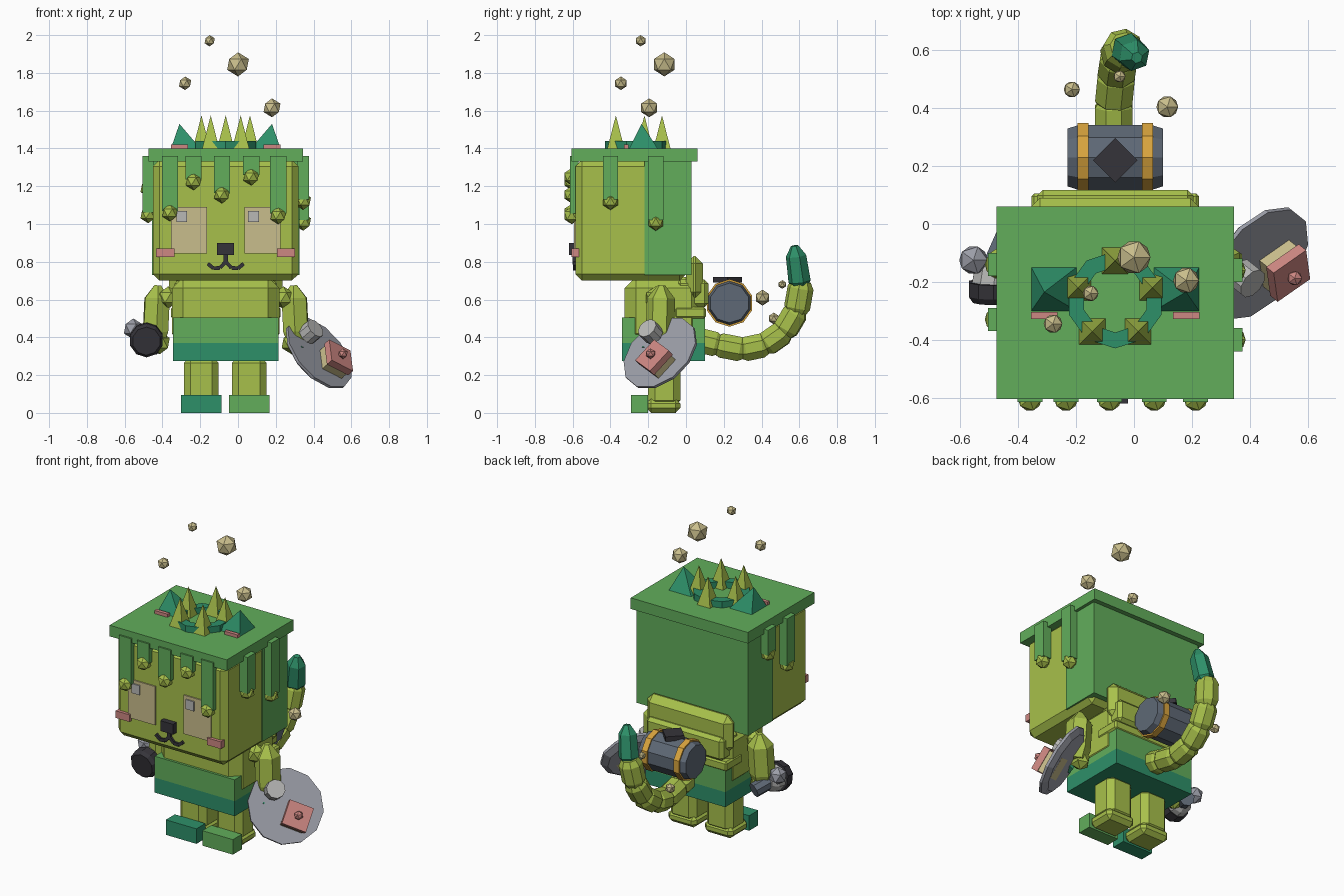
import bpy, bmesh, math
from mathutils import Vector, Matrix

if "Cube" in bpy.data.objects:
    bpy.data.objects.remove(bpy.data.objects["Cube"])

def material(name, r, g, b):
    m = bpy.data.materials.new(name)
    m.diffuse_color = (r, g, b, 1)
    m.use_nodes = True
    m.node_tree.nodes["Principled BSDF"].inputs["Base Color"].default_value = m.diffuse_color
    return m

GREEN = material("leaf green", .122, .423, .105)
LIME = material("lime", .39, .53, .07)
TEAL = material("teal", .027, .279, .141)
TAN = material("tan", .584, .514, .262)
PINK = material("pink", .61, .242, .223)
LIGHT = material("light grey", .48, .48, .47)
SILVER = material("silver", .33, .34, .39)
SLATE = material("slate", .114, .141, .181)
GOLD = material("gold", .70, .376, .048)
DARK = material("charcoal", .036, .034, .042)
CX = -.065  # the figure's own mirror line

def finish(name, mat, bm):
    bmesh.ops.recalc_face_normals(bm, faces=bm.faces)
    me = bpy.data.meshes.new(name)
    bm.to_mesh(me)
    bm.free()
    me.materials.append(mat)
    ob = bpy.data.objects.new(name, me)
    bpy.context.collection.objects.link(ob)
    return ob

def box(name, mat, x0, x1, y0, y1, z0, z1, bevel=0):
    bm = bmesh.new()
    size = Matrix.Diagonal((x1 - x0, y1 - y0, z1 - z0, 1))
    mid = Matrix.Translation(((x0 + x1) / 2, (y0 + y1) / 2, (z0 + z1) / 2))
    bmesh.ops.create_cube(bm, size=1, matrix=mid @ size)
    if bevel:
        bmesh.ops.bevel(bm, geom=bm.edges[:], offset=bevel, segments=1, affect='EDGES')
    return finish(name, mat, bm)

def ball(name, mat, x, y, z, r):
    bm = bmesh.new()
    bmesh.ops.create_icosphere(bm, subdivisions=1, radius=r, matrix=Matrix.Translation((x, y, z)))
    return finish(name, mat, bm)

def loft(name, mat, p, q, profile, sides=8, turn=None):
    """Rings of (position 0..1, radius) along the line p to q."""
    p, q = Vector(p), Vector(q)
    rot = (q - p).to_track_quat('Z', 'Y')
    turn = math.pi / sides if turn is None else turn
    bm = bmesh.new()
    rings = []
    for t, r in profile:
        rings.append([bm.verts.new(p.lerp(q, t) + rot @ Vector((
            r * math.cos(turn + math.tau * i / sides), r * math.sin(turn + math.tau * i / sides), 0)))
            for i in range(sides)])
    for a, b in zip(rings, rings[1:]):
        for i in range(sides):
            j = (i + 1) % sides
            bm.faces.new((a[i], a[j], b[j], b[i]))
    bm.faces.new(rings[0][::-1])
    bm.faces.new(rings[-1])
    bmesh.ops.remove_doubles(bm, verts=bm.verts[:], dist=.0005)
    return finish(name, mat, bm)

def pyramid(name, mat, x, y, z, hx, hy, tip):
    bm = bmesh.new()
    base = [bm.verts.new((x + sx * hx, y + sy * hy, z)) for sx, sy in ((-1, -1), (1, -1), (1, 1), (-1, 1))]
    top = bm.verts.new(tip)
    bm.faces.new(base)
    for i in range(4):
        bm.faces.new((base[i], base[(i + 1) % 4], top))
    return finish(name, mat, bm)

def flat(r):
    return [(0, r), (1, r)]

# Head, hair cap and back hair
box("head", LIME, CX - .385, CX + .385, -.585, 0, .70, 1.34, .035)
box("hair_cap", GREEN, CX - .41, CX + .41, -.605, .06, 1.33, 1.40)
box("back_hair", GREEN, CX - .39, CX + .39, -.22, .03, .73, 1.34)

# Hair drips with a bead at each end
for x, z in ((-.36, 1.06), (-.235, 1.225), (-.085, 1.155), (.07, 1.25), (.213, 1.045)):
    box("front_drip", GREEN, x - .043, x + .043, -.615, -.57, z + .01, 1.36)
    ball("front_bead", LIME, x, -.605, z, .046)
for x, y, z in ((.345, -.40, 1.12), (.345, -.16, 1.01), (-.475, -.14, 1.19), (-.475, -.33, 1.05)):
    box("side_drip", GREEN, x - .03, x + .03, y - .04, y + .04, z + .01, 1.36)
    ball("side_bead", LIME, x, y, z, .046)

# Face
for s, x in ((-1, CX - .195), (1, CX + .195)):
    box("eye", TAN, x - .095, x + .095, -.593, -.584, .845, 1.09)
    box("cheek", PINK, CX + s * .32 - .048, CX + s * .32 + .048, -.605, -.56, .825, .87)
    mouth = [(0, .80), (.03, .768), (.065, .765), (.095, .79)]
    for (a, za), (b, zb) in zip(mouth, mouth[1:]):
        loft("mouth", DARK, (CX + s * a, -.588, za), (CX + s * b, -.588, zb), flat(.014), 4)
for x in (-.298, .082):
    box("eye_glint", LIGHT, x - .028, x + .028, -.601, -.592, 1.01, 1.07)
box("nose", DARK, CX - .045, CX + .045, -.62, -.58, .835, .90)
box("nose_stem", DARK, CX - .011, CX + .011, -.60, -.58, .785, .84)

# Crown: ring, five spikes, two ears
ring_y = -.262
bpy.ops.mesh.primitive_cylinder_add(vertices=10, radius=.168, depth=.04, location=(CX, ring_y, 1.42), end_fill_type='NOTHING')
ring = bpy.context.object
ring.name = "crown_ring"
ring.data.materials.append(TEAL)
thick = ring.modifiers.new("thickness", 'SOLIDIFY')
thick.thickness = .055
thick.offset = -1
for i in range(5):
    a = math.pi / 2 + math.tau * i / 5
    x, y = CX + .135 * math.cos(a), ring_y + .135 * math.sin(a)
    pyramid("crown_spike", LIME, x, y, 1.40, .045, .045, (x, y, 1.575))
for s in (-1, 1):
    pyramid("ear", TEAL, CX + s * .212, -.225, 1.40, .078, .075, (CX + s * .245, -.235, 1.53))
    x = CX + s * .245
    box("inner_ear", PINK, x - .046, x + .046, -.328, -.305, 1.40, 1.42)

# Torso, tunic and collar behind the neck
box("torso", LIME, CX - .285, CX + .285, -.325, .09, .36, .72, .06)
box("tunic", GREEN, CX - .28, CX + .28, -.34, .10, .37, .505)
box("tunic_hem", TEAL, CX - .28, CX + .28, -.34, .10, .275, .37)
box("collar", LIME, CX - .30, CX + .30, 0, .09, .60, .83, .04)
box("back_pad", LIME, CX - .27, CX + .27, -.05, .118, .56, .705, .02)
box("back_strap", LIME, CX - .29, CX + .29, -.06, .105, .50, .56, .01)

# Legs and shoes
for x, mat in ((-.195, TEAL), (.06, GREEN)):
    box("leg", LIME, x - .092, x + .092, -.20, -.03, .03, .30, .035)
    box("heel", LIME, x - .10, x + .10, -.21, -.03, 0, .075, .025)
    box("shoe", mat, x - .107, x + .107, -.29, -.20, 0, .095)

# Arms
for s in (-1, 1):
    loft("arm", LIME, (CX + s * .36, -.13, .675), (CX + s * .375, -.14, .36),
         [(0, .02), (.22, .075), (.78, .075), (1, .05)], 6)
    ball("shoulder", LIME, CX + s * .305, -.16, .61, .06)
    ball("hand", LIME, CX + s * .35, -.14, .37, .06)

# Tilted plate in the right hand with a dip pot and a snack
n = Vector((.65, -.52, .56)).normalized()
plate = Vector((.42, -.13, .31))
loft("plate", SILVER, plate - n * .02, plate + n * .02, [(0, .19), (.6, .225), (1, .225)], 12)
pot = Vector((.365, -.17, .41))
loft("dip_pot", LIGHT, pot, pot + n * .07, flat(.056), 10)
food = Vector((.465, -.115, .235))
loft("snack_base", TAN, food, food + n * .09, flat(.095), 4, .3)
loft("snack_topping", PINK, food + n * .085, food + n * .125, flat(.105), 4, .3)
ball("snack_berry", PINK, *(food + n * .14), .028)
leaf = Vector((.33, -.20, .33))
loft("garnish_leaf", TEAL, leaf, leaf + Vector((-.06, .02, .08)), [(0, .04), (1, .005)], 4)

# Lantern-like tool in the left hand
loft("tool_grip", SLATE, (-.44, -.05, .35), (-.48, -.14, .38), flat(.045), 8)
loft("tool_body", LIGHT, (-.475, -.12, .39), (-.485, -.215, .385), [(0, .05), (.4, .075), (1, .08)], 10)
loft("tool_head", DARK, (-.485, -.20, .39), (-.485, -.27, .38), [(0, .09), (.7, .09), (1, .075)], 10)
ball("tool_knob", SILVER, -.555, -.125, .445, .055)

# Keg on the back
by, bz = .23, .582
loft("keg", SLATE, (CX - .165, by, bz), (CX + .165, by, bz), [(0, .105), (.12, .118), (.88, .118), (1, .105)], 10)
for s in (-1, 1):
    loft("keg_band", GOLD, (CX + s * .093, by, bz), (CX + s * .131, by, bz), flat(.126), 10)
loft("keg_patch", DARK, (CX, .22, .69), (CX, .22, .72), flat(.077), 4, 0)

# Tail of chamfered segments, with a teal tip
path = [(-.065, .05, .39), (-.065, .17, .36), (-.07, .30, .335), (-.07, .42, .36),
        (-.06, .52, .43), (-.05, .585, .54), (-.035, .61, .68)]
for p, q in zip(path, path[1:]):
    p, q = Vector(p), Vector(q)
    d = (q - p) * .12
    loft("tail_segment", LIME, p - d, q + d, [(0, .05), (.2, .07), (.8, .07), (1, .05)], 8)
loft("tail_tip", TEAL, (-.025, .605, .67), (.01, .575, .885), [(0, .04), (.12, .06), (.75, .055), (1, .02)], 6)

# Floating bubbles
for x, y, z, r in ((0, -.115, 1.845, .064), (.18, -.195, 1.615, .05), (-.28, -.345, 1.745, .036),
                   (-.15, -.24, 1.97, .03), (.115, .405, .61, .042), (-.05, .51, .68, .023),
                   (-.215, .465, .50, .031)):
    ball("bubble", TAN, x, y, z, r)
